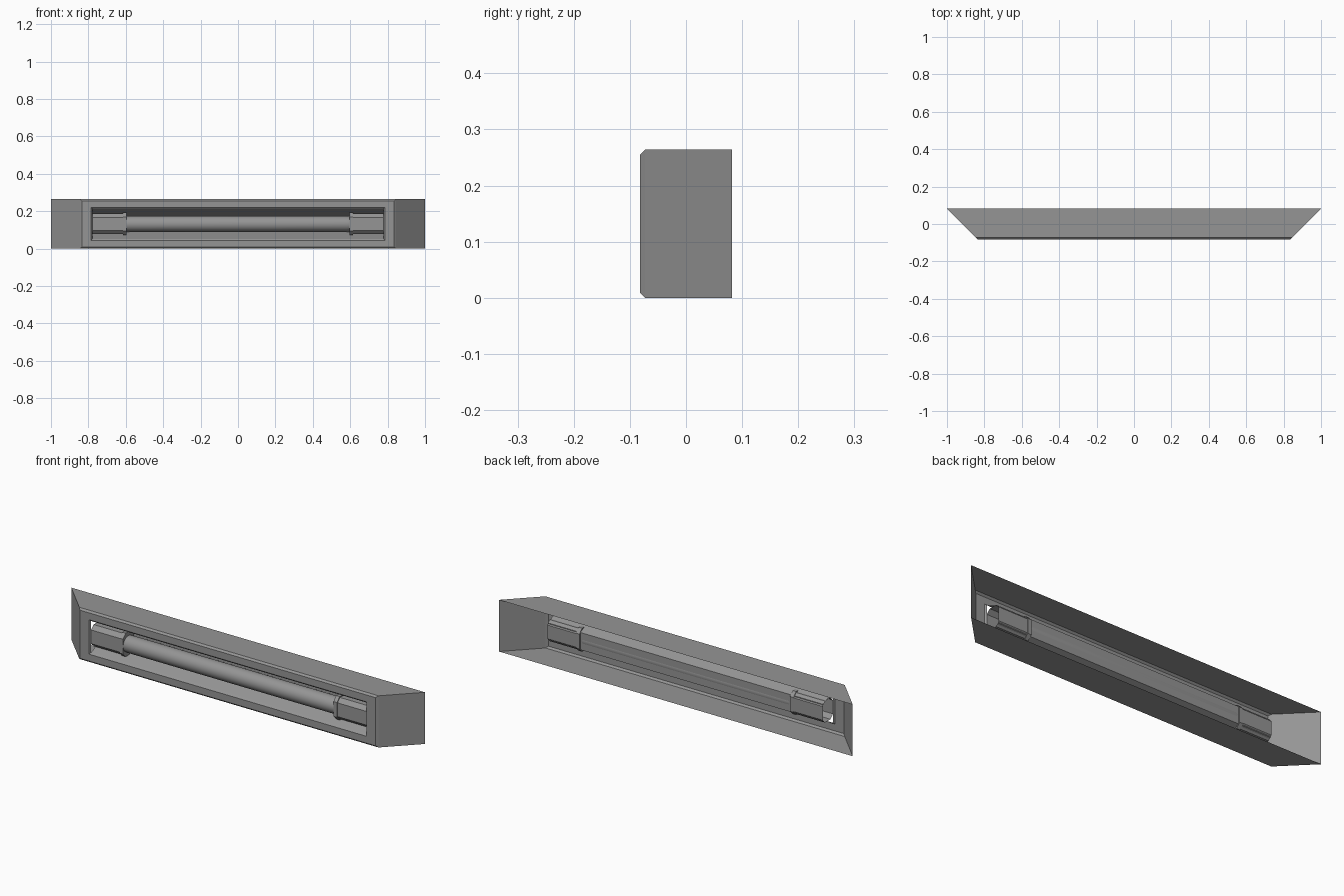
import bpy
import bmesh
import math

MID_Z = 0.132          # height of the long axis
TUBE_Y = -0.037        # depth of the lamp axis

cube = bpy.data.objects.get("Cube")
if cube:
    bpy.data.objects.remove(cube, do_unlink=True)

grey = bpy.data.materials.new("mid_grey")
grey.use_nodes = True
colour = (0.3, 0.3, 0.3, 1)
grey.diffuse_color = colour
grey.node_tree.nodes["Principled BSDF"].inputs["Base Color"].default_value = colour


def loft(name, rings, closed=True, cap=False, smooth=False):
    """Skin a list of equal-length point rings."""
    bm = bmesh.new()
    loops = [[bm.verts.new(p) for p in ring] for ring in rings]
    count = len(rings[0])
    for a, b in zip(loops, loops[1:]):
        for i in range(count if closed else count - 1):
            j = (i + 1) % count
            bm.faces.new((a[i], a[j], b[j], b[i]))
    if cap:
        bm.faces.new(loops[0])
        bm.faces.new(loops[-1])
    bmesh.ops.recalc_face_normals(bm, faces=bm.faces)
    mesh = bpy.data.meshes.new(name)
    bm.to_mesh(mesh)
    bm.free()
    mesh.materials.append(grey)
    obj = bpy.data.objects.new(name, mesh)
    bpy.context.collection.objects.link(obj)
    if smooth:
        bpy.ops.object.select_all(action='DESELECT')
        obj.select_set(True)
        bpy.context.view_layer.objects.active = obj
        bpy.ops.object.shade_smooth_by_angle(angle=math.radians(40))
    return obj


def rect(y, hx, hz):
    return [(sx * hx, y, MID_Z + sz * hz)
            for sx, sz in ((-1, -1), (1, -1), (1, 1), (-1, 1))]


def octagon(x, y, hy, hz, cut):
    """Chamfered box section across the long axis."""
    pts = [(hy, hz - cut), (hy - cut, hz), (cut - hy, hz), (-hy, hz - cut)]
    pts += [(-a, -b) for a, b in pts]
    return [(x, y + a, MID_Z + b) for a, b in pts]


def circle(x, r, sides=32):
    return [(x, TUBE_Y + r * math.cos(2 * math.pi * i / sides),
             MID_Z + r * math.sin(2 * math.pi * i / sides)) for i in range(sides)]


# Housing: open-backed shell, slanted ends, chamfered front, window with a lip
loft("housing", [
    rect(0.082, 1.0, 0.132),
    rect(-0.073, 0.846, 0.132),
    rect(-0.082, 0.835, 0.123),
    rect(-0.082, 0.785, 0.088),
    rect(-0.074, 0.778, 0.08),
])

# Reflector: open-ended trough behind the lamp
profile = [(-0.074, -0.08), (0.004, -0.044), (0.004, 0.044), (-0.074, 0.08)]
loft("reflector", [[(x, y, MID_Z + z) for y, z in profile]
                   for x in (-0.778, 0.778)], closed=False)

# Lamp tube with slightly narrowed ends
loft("lamp_tube", [circle(x, r) for x, r in
                   ((-0.62, 0.036), (-0.6, 0.04), (-0.58, 0.042),
                    (0.58, 0.042), (0.6, 0.04), (0.62, 0.036))],
     cap=True, smooth=True)

# Sockets and collars at both ends
for side, label in ((1, "left"), (-1, "right")):
    loft(label + "_socket", [octagon(side * x, -0.033, 0.042, 0.055, 0.02)
                             for x in (0.61, 0.778)])
    loft(label + "_collar", [octagon(side * x, -0.034, 0.045, 0.06, 0.022)
                             for x in (0.595, 0.615)], cap=True)
